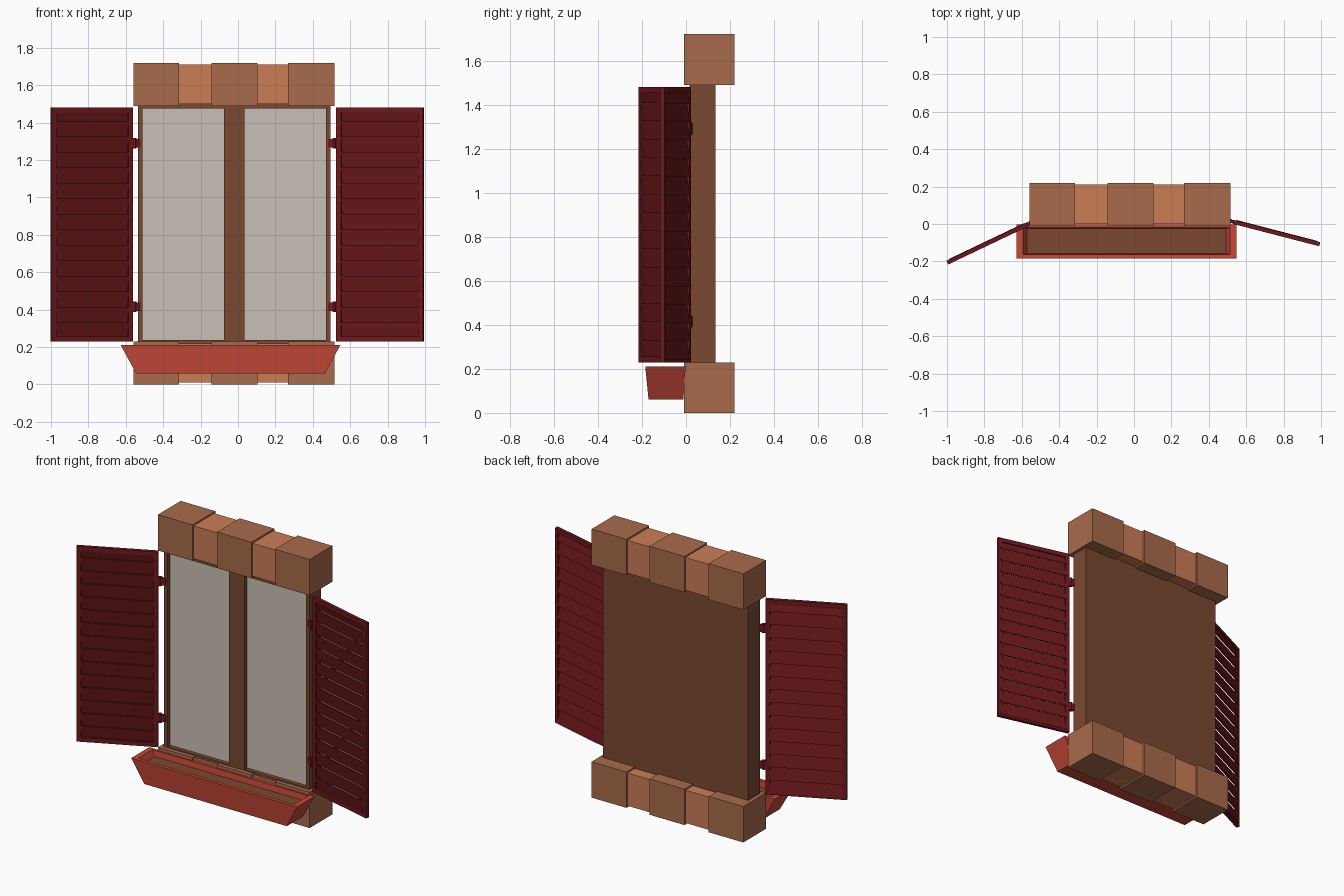
import bpy, bmesh
from math import radians
from mathutils import Matrix

if "Cube" in bpy.data.objects:
    bpy.data.objects.remove(bpy.data.objects["Cube"])


def mat(name, hexcol):
    m = bpy.data.materials.new(name)
    c = [int(hexcol[i:i + 2], 16) / 255 for i in (0, 2, 4)]
    m.diffuse_color = [((v + 0.055) / 1.055) ** 2.4 for v in c] + [1]
    m.use_nodes = True
    m.node_tree.nodes["Principled BSDF"].inputs["Base Color"].default_value = m.diffuse_color
    return m


BRICK, BRICK_LIGHT = mat("brick", "A96B4B"), mat("light_brick", "CB7D56")
WOOD, GLASS = mat("wood", "7A4931"), mat("glass", "C9C0B6")
RED, CLAY = mat("shutter_red", "6E181C"), mat("clay", "C64838")


def finish(name, bm, material):
    bmesh.ops.recalc_face_normals(bm, faces=bm.faces)
    me = bpy.data.meshes.new(name)
    bm.to_mesh(me)
    bm.free()
    me.materials.append(material)
    ob = bpy.data.objects.new(name, me)
    bpy.context.collection.objects.link(ob)
    return ob


def add_box(bm, x0, x1, y0, y1, z0, z1):
    m = Matrix.Translation(((x0 + x1) / 2, (y0 + y1) / 2, (z0 + z1) / 2))
    m = m @ Matrix.Diagonal((abs(x1 - x0), y1 - y0, z1 - z0, 1))
    bmesh.ops.create_cube(bm, size=1, matrix=m)


def boxes(name, material, *dims):
    bm = bmesh.new()
    for d in dims:
        add_box(bm, *d)
    return finish(name, bm, material)


def loft(name, material, rings):
    """Join rectangular rings (x0, x1, y0, y1, z) and cap both ends."""
    bm = bmesh.new()
    loops = [[bm.verts.new((x, y, z)) for x, y in ((a, c), (b, c), (b, d), (a, d))]
             for a, b, c, d, z in rings]
    for p, q in zip(loops, loops[1:]):
        for i in range(4):
            j = (i + 1) % 4
            bm.faces.new((p[i], p[j], q[j], q[i]))
    bm.faces.new(loops[0])
    bm.faces.new(loops[-1])
    return finish(name, bm, material)


# Brick courses above and below the window
EDGES = (-0.56, -0.315, -0.143, 0.103, 0.268, 0.515)
for course, z in (("sill", 0.0), ("lintel", 1.49)):
    for i, (a, b) in enumerate(zip(EDGES, EDGES[1:])):
        if i % 2 == 0:
            boxes(f"{course}_brick_{i}", BRICK, (a, b, -0.01, 0.22, z, z + 0.23))
        else:
            boxes(f"{course}_brick_{i}", BRICK_LIGHT, (a, b, 0, 0.21, z + 0.01, z + 0.22))

# Window frame: stiles, rails, mullion and closed back
F, B, Z0, Z1 = 0.016, 0.135, 0.215, 1.505
boxes("window_frame", WOOD,
      (-0.535, -0.51, F, B, Z0, Z1), (0.47, 0.495, F, B, Z0, Z1),
      (-0.51, 0.47, F, B, Z0, 0.238), (-0.51, 0.47, F, B, 1.475, Z1),
      (-0.075, 0.035, F, 0.05, 0.238, 1.475), (-0.51, 0.47, 0.05, B, 0.238, 1.475))
for side, a, b in (("left", -0.51, -0.075), ("right", 0.035, 0.47)):
    boxes(f"{side}_pane", GLASS, (a, b, 0.042, 0.05, 0.238, 1.475))


# Louvred shutters, hinged at the origin and swung open
def shutter(side, s, loc, angle):
    w, t, r, z0, z1 = 0.48, 0.011, 0.027, 0.23, 1.48
    bm = bmesh.new()
    for a, b, c, d in ((0, r, z0, z1), (w - r, w, z0, z1),
                       (r, w - r, z0, z0 + r), (r, w - r, z1 - r, z1)):
        add_box(bm, s * a, s * b, -t, t, c, d)
    for i in range(15):
        zb = 1.405 - 0.083 * i
        zt = zb + (0.068 if i == 0 else 0.088)
        # tilted slat: top edge to the front, bottom edge to the back
        section = ((0.006, zb), (0.014, zb), (-0.003, zt), (-0.011, zt))
        ends = [[bm.verts.new((s * x, y, z)) for y, z in section]
                for x in (r * 0.6, w - r * 0.6)]
        for e in ends:
            bm.faces.new(e)
        for k in range(4):
            j = (k + 1) % 4
            bm.faces.new((ends[0][k], ends[0][j], ends[1][j], ends[1][k]))
    # hinge plates and barrels
    for z in (0.415, 1.29):
        add_box(bm, -s * 0.045, 0, -0.008, 0.008, z - 0.022, z + 0.022)
        bmesh.ops.create_cone(bm, cap_ends=True, segments=8, radius1=0.012, radius2=0.012,
                              depth=0.056, matrix=Matrix.Translation((-s * 0.012, 0, z)))
    ob = finish(f"{side}_shutter", bm, RED)
    ob.location = loc
    ob.rotation_euler.z = radians(angle)


shutter("left", -1, (-0.565, 0.0, 0), 25.5)
shutter("right", 1, (0.528, 0.012, 0), -14.5)

# Flared planter trough with soil
loft("planter_box", CLAY, [
    (-0.545, 0.465, -0.17, -0.012, 0.06), (-0.627, 0.547, -0.185, -0.002, 0.21),
    (-0.593, 0.513, -0.163, -0.02, 0.21), (-0.57, 0.49, -0.158, -0.024, 0.165)])
boxes("planter_soil", WOOD, (-0.573, 0.493, -0.159, -0.023, 0.15, 0.172))
